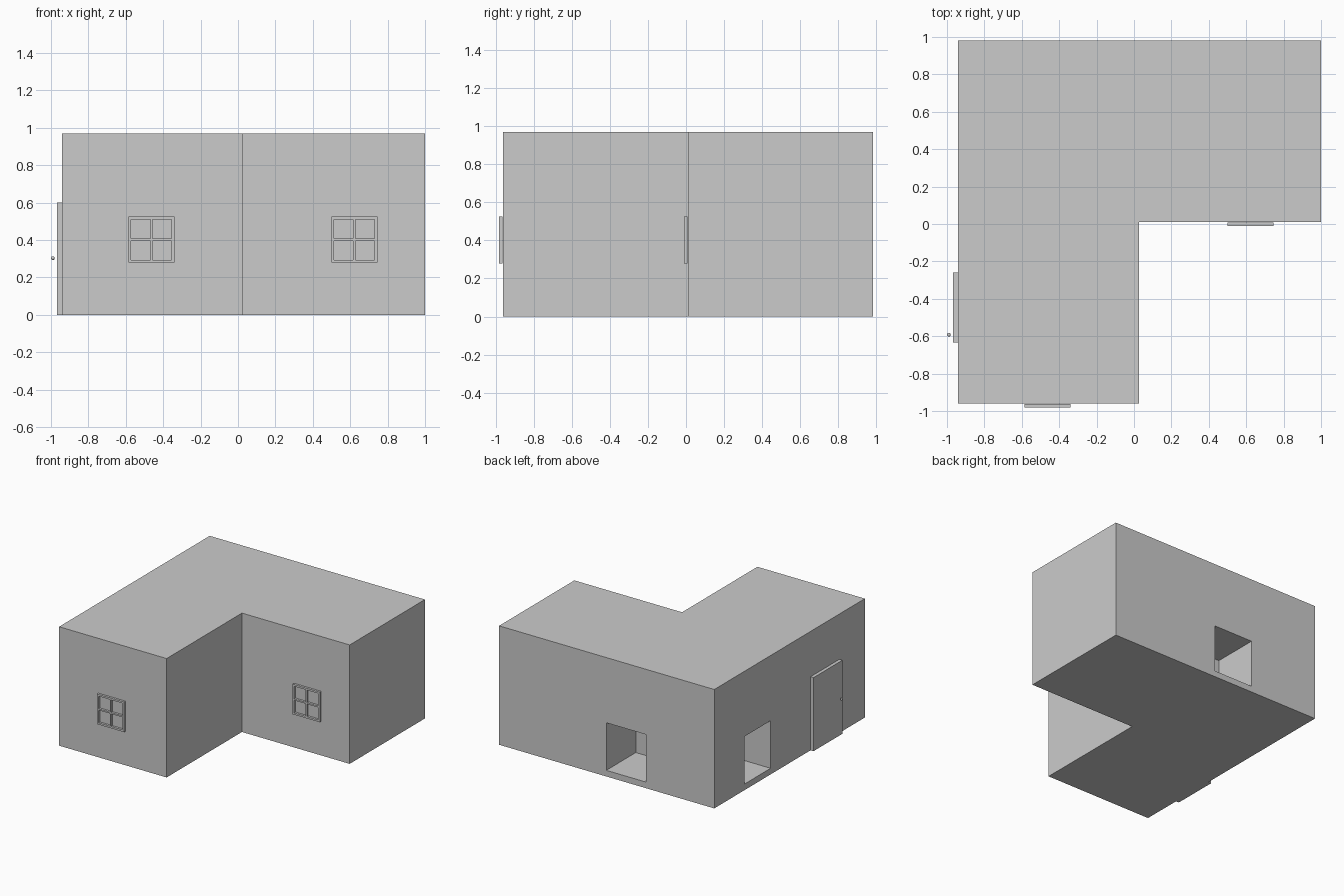
import bpy, bmesh

if "Cube" in bpy.data.objects:
    bpy.data.objects.remove(bpy.data.objects["Cube"])


def finish(name, bm):
    bmesh.ops.recalc_face_normals(bm, faces=bm.faces)
    mesh = bpy.data.meshes.new(name)
    bm.to_mesh(mesh)
    bm.free()
    obj = bpy.data.objects.new(name, mesh)
    bpy.context.collection.objects.link(obj)
    return obj


def extrude(bm, vec):
    geom = bmesh.ops.extrude_face_region(bm, geom=bm.faces[:])["geom"]
    verts = [g for g in geom if isinstance(g, bmesh.types.BMVert)]
    bmesh.ops.translate(bm, verts=verts, vec=vec)


def box(name, lo, hi):
    bm = bmesh.new()
    bmesh.ops.create_cube(bm, size=1)
    for v in bm.verts:
        v.co = [(a + b) / 2 + c * (b - a) for a, b, c in zip(lo, hi, v.co)]
    return finish(name, bm)


X0, X1, X2 = -0.942, 0.028, 1.0     # left wall, inner corner, right wall
Y0, Y1, Y2 = -0.96, 0.011, 0.981    # front wall, inner corner, back wall
HEIGHT = 0.97

# L-shaped house block
bm = bmesh.new()
plan = [(X0, Y0), (X1, Y0), (X1, Y1), (X2, Y1), (X2, Y2), (X0, Y2)]
bm.faces.new([bm.verts.new((x, y, 0)) for x, y in plan])
extrude(bm, (0, 0, HEIGHT))
house = finish("house_body", bm)

# Square recesses in the back and left walls
cutters = [
    box("back_recess_cutter", (-0.324, Y2 - 0.38, 0.05), (0.032, Y2 + 0.2, 0.438)),
    box("left_recess_cutter", (X0 - 0.2, 0.255, 0.05), (X0 + 0.37, 0.594, 0.438)),
]
bpy.context.view_layer.objects.active = house
for cutter in cutters:
    mod = house.modifiers.new("recess", 'BOOLEAN')
    mod.operation = 'DIFFERENCE'
    mod.solver = 'EXACT'
    mod.object = cutter
    bpy.ops.object.modifier_apply(modifier=mod.name)
    bpy.data.objects.remove(cutter)


# Four-pane window frames
def window(name, cx, wall_y):
    half, rim, bar, cz = 0.123, 0.015, 0.006, 0.402
    stops = [-half, -half + rim, -bar, bar, half - rim, half]
    bm = bmesh.new()
    grid = [[bm.verts.new((cx + u, wall_y - 0.003, cz + w)) for w in stops] for u in stops]
    for i in range(5):
        for j in range(5):
            if i % 2 and j % 2:         # open pane
                continue
            bm.faces.new((grid[i][j], grid[i + 1][j], grid[i + 1][j + 1], grid[i][j + 1]))
    extrude(bm, (0, -0.018, 0))
    return finish(name, bm)


window("front_window", -0.463, Y0)
window("inner_window", 0.622, Y1)

# Door on the left wall and its knob
box("door", (X0 - 0.027, -0.633, 0), (X0, -0.26, 0.6))
bm = bmesh.new()
bmesh.ops.create_uvsphere(bm, u_segments=16, v_segments=8, radius=0.01)
bmesh.ops.translate(bm, verts=bm.verts, vec=(-0.99, -0.592, 0.303))
finish("door_knob", bm)
